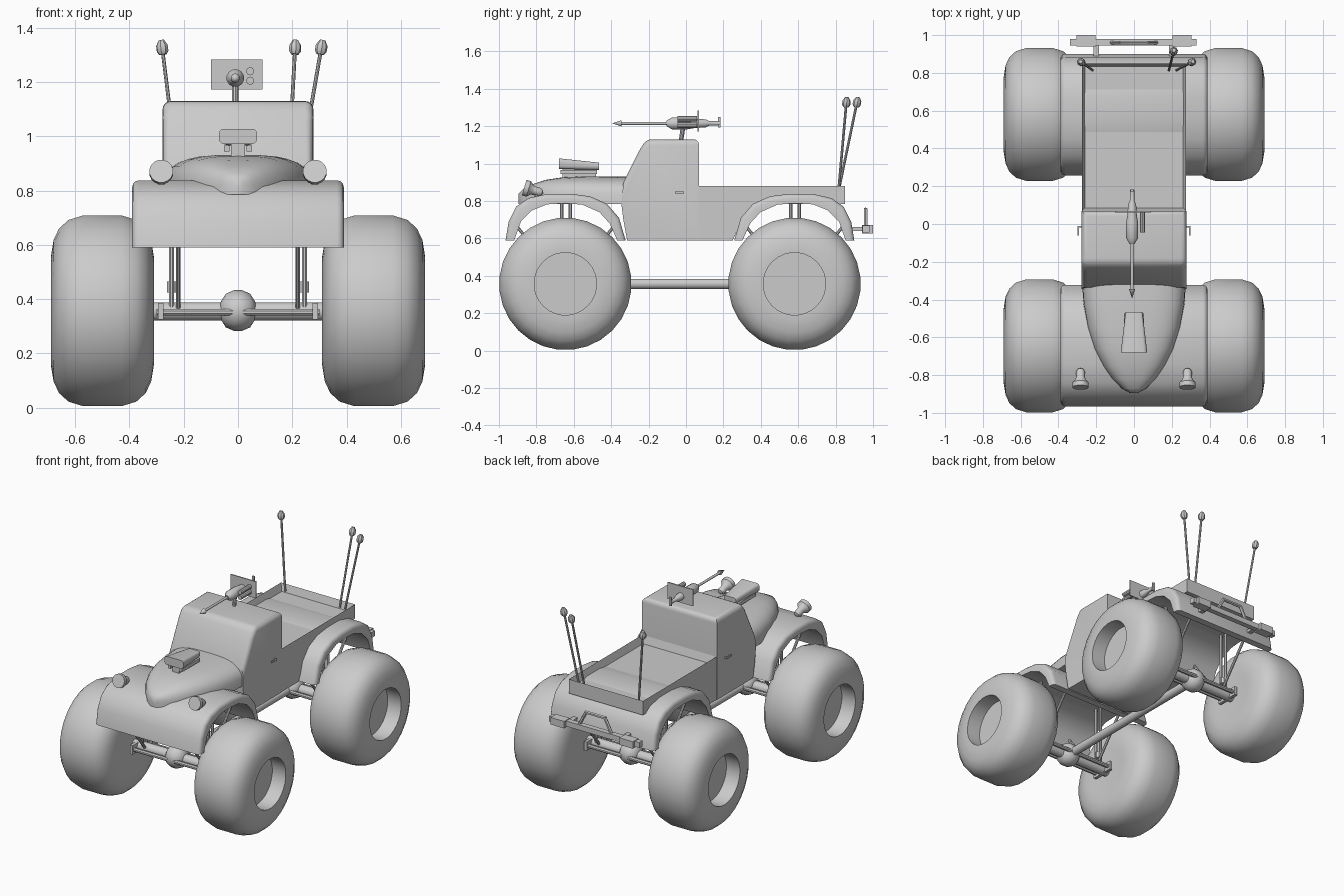
import bpy, bmesh, math
from mathutils import Vector

cube = bpy.data.objects.get("Cube")
if cube:
    bpy.data.objects.remove(cube, do_unlink=True)

grey = bpy.data.materials.new("plain_grey")
grey.use_nodes = True
grey.diffuse_color = (0.6, 0.6, 0.6, 1)
grey.node_tree.nodes["Principled BSDF"].inputs["Base Color"].default_value = (0.6, 0.6, 0.6, 1)


def finish(name, bm, angle=35):
    bmesh.ops.recalc_face_normals(bm, faces=bm.faces)
    mesh = bpy.data.meshes.new(name)
    bm.to_mesh(mesh)
    bm.free()
    mesh.materials.append(grey)
    obj = bpy.data.objects.new(name, mesh)
    bpy.context.collection.objects.link(obj)
    bpy.ops.object.select_all(action='DESELECT')
    obj.select_set(True)
    bpy.context.view_layer.objects.active = obj
    bpy.ops.object.shade_smooth_by_angle(angle=math.radians(angle))
    return obj


def bridge(bm, a, b):
    n = max(len(a), len(b))
    for i in range(n):
        j = (i + 1) % n
        quad = [a[i % len(a)], a[j % len(a)], b[j % len(b)], b[i % len(b)]]
        bm.faces.new(list(dict.fromkeys(quad)))


def lathe(name, profile, origin, direction, n=12):
    """Turn (distance, radius) points about an axis."""
    bm = bmesh.new()
    turn = Vector(direction).to_track_quat('Z', 'Y')
    rings = []
    for h, r in profile:
        angles = [2 * math.pi * (i + 0.5) / n for i in range(n if r else 1)]
        rings.append([bm.verts.new(Vector(origin) + turn @ Vector((r * math.cos(a), r * math.sin(a), h)))
                      for a in angles])
    for a, b in zip(rings, rings[1:]):
        bridge(bm, a, b)
    return finish(name, bm)


def rod(name, p, q, r, n=10):
    d = Vector(q) - Vector(p)
    return lathe(name, [(0, 0), (0, r), (d.length, r), (d.length, 0)], p, d, n)


def prism_mesh(profile, half):
    """Side outline (y, z) extruded across x."""
    bm = bmesh.new()
    left, right = [[bm.verts.new((s * half, y, z)) for y, z in profile] for s in (1, -1)]
    bm.faces.new(left)
    bm.faces.new(right)
    bridge(bm, left, right)
    bmesh.ops.recalc_face_normals(bm, faces=bm.faces)
    return bm


def box(name, lo, hi, bevel=0):
    bm = prism_mesh([(lo[1], lo[2]), (hi[1], lo[2]), (hi[1], hi[2]), (lo[1], hi[2])], (hi[0] - lo[0]) / 2)
    bmesh.ops.translate(bm, verts=bm.verts, vec=((hi[0] + lo[0]) / 2, 0, 0))
    if bevel:
        bmesh.ops.bevel(bm, geom=bm.edges[:], offset=bevel, segments=2, affect='EDGES', profile=0.5)
    return finish(name, bm)


# Cab with door panels, rounded above the beltline
bm = prism_mesh([(-.315, .59), (-.335, .7), (-.345, .78), (-.335, .9), (-.245, 1.08), (-.21, 1.13),
                 (.07, 1.13), (.07, .59)], .278)
upper = [e for e in bm.edges if min(v.co.z for v in e.verts) > 1.0
         or (min(v.co.z for v in e.verts) > .8 and abs(e.verts[0].co.x - e.verts[1].co.x) < .01
             and e.verts[0].co.y < 0)]
bmesh.ops.bevel(bm, geom=upper, offset=.045, segments=4, affect='EDGES', profile=0.5, clamp_overlap=True)
finish("cab", bm)

# Pickup bed with a sunken floor
bm = prism_mesh([(.07, .59), (.25, .59), (.3, .7), (.39, .785), (.85, .785), (.85, .88), (.07, .88)], .275)
top = [f for f in bm.faces if f.normal.z > .9 and f.calc_center_median().z > .87]
bmesh.ops.inset_region(bm, faces=top, thickness=.022)
bmesh.ops.translate(bm, verts=top[0].verts, vec=(0, 0, -.05))
finish("pickup_bed", bm)

# Tapered hood lofted from arched sections
bm = bmesh.new()
rings = []
for y, w, t in [(-.3, .275, .93), (-.42, .268, .932), (-.55, .245, .932), (-.66, .21, .927), (-.75, .165, .913),
                (-.82, .115, .89), (-.87, .065, .865), (-.895, .02, .84)]:
    ring = []
    for i in range(17):
        a = math.pi * i / 16
        c, s = math.cos(a), max(math.sin(a), 0)
        ring.append(bm.verts.new((math.copysign(w * abs(c) ** .65, c), y, .785 + (t - .785) * s ** .6)))
    rings.append(ring)
for a, b in zip(rings, rings[1:]):
    bridge(bm, a, b)
bm.faces.new(rings[0])
bm.faces.new(rings[-1])
finish("hood", bm, 50)

# Full-width arched fenders
arch_out = [(-.322, .59), (-.305, .69), (-.265, .77), (-.2, .815), (-.1, .838), (.03, .838),
            (.13, .825), (.22, .785), (.285, .71), (.32, .59)]
arch_in = [(.275, .59), (.235, .68), (.18, .74), (.09, .78), (0, .788), (-.1, .782), (-.18, .75),
           (-.24, .69), (-.275, .59)]
for name, yc, flip in (("front_fender", -.643, 1), ("rear_fender", .578, -1)):
    bm = prism_mesh([(yc + flip * y, z) for y, z in arch_out + arch_in], .39)
    outer = {(round(yc + flip * y, 3), z) for y, z in arch_out}
    rim = [e for e in bm.edges if abs(e.verts[0].co.x - e.verts[1].co.x) < .01 and
           all((round(v.co.y, 3), round(v.co.z, 3)) in outer for v in e.verts) and
           e.calc_length() < .2]
    bmesh.ops.bevel(bm, geom=rim, offset=.025, segments=3, affect='EDGES', profile=0.5)
    finish(name, bm)

# Wheels, axles and suspension
tire = [(.09, 0), (.09, .167), (.19, .167), (.19, .2), (.18, .262), (.16, .305), (.125, .337), (.07, .354),
        (-.07, .354), (-.125, .337), (-.16, .305), (-.18, .262), (-.19, .2), (-.185, .15), (-.185, 0)]
for end, y in (("front", -.645), ("rear", .58)):
    rod(end + "_axle", (-.32, y, .355), (.32, y, .355), .034, 12)
    lathe(end + "_differential", [(-.065, 0), (-.065, .03), (-.045, .062), (-.015, .075), (.015, .075),
                                  (.045, .062), (.065, .03), (.065, 0)], (0, y, .358), (1, 0, 0), 14)
    for dy in (-.06, .06):
        rod(end + "_tie_rod", (-.3, y + dy, .352), (.3, y + dy, .352), .013, 8)
    for side, s in (("left", 1), ("right", -1)):
        tag = f"{end}_{side}_"
        lathe(tag + "wheel", tire, (s * .5, y, .357), (s, 0, 0), 28)
        box(tag + "axle_bracket", (s * .285 - .01, y - .08, .325), (s * .285 + .01, y + .08, .385))
        for dy in (-.02, .025):
            rod(tag + "strut", (s * .245, y + dy, .37), (s * .245, y + dy, .8), .01, 8)
        rod(tag + "shock_collar", (s * .245, y, .425), (s * .245, y, .465), .018, 8)
        for d in (-1, 1):
            rod(tag + "brace", (s * .22, y + d * .03, .37), (s * .22, y + d * .255, .66), .009, 8)
rod("drive_shaft", (0, -.645, .357), (0, .58, .357), .028, 12)

# Headlamps and door handles
for side, s in (("left", 1), ("right", -1)):
    lathe(side + "_headlamp", [(0, 0), (0, .044), (.025, .044), (.042, .028), (.06, .023), (.085, .024),
                               (.1, .016), (.107, 0)], (s * .283, -.865, .872), (0, 1, -.3), 16)
    rod(side + "_headlamp_stalk", (s * .283, -.8, .81), (s * .283, -.8, .86), .014, 8)
    box(side + "_door_handle", (s * .294 - .004, -.06, .84), (s * .294 + .004, -.01, .85))
    box(side + "_handle_mount", (s * .283 - .012, -.018, .84), (s * .283 + .012, -.01, .85))

# Hood scoop, narrower toward the cab
bm = prism_mesh([(-.68, .972), (-.68, 1.028), (-.465, 1.005), (-.465, .966)], .07)
bmesh.ops.bevel(bm, geom=[e for e in bm.edges if abs(e.verts[0].co.x - e.verts[1].co.x) < .01
                         and e.calc_length() > .1],
                offset=.018, segments=3, affect='EDGES', profile=0.5)
for v in bm.verts:
    v.co.x *= 1 - .36 * (v.co.y + .68) / .215
finish("hood_scoop", bm)
box("scoop_neck", (-.025, -.66, .92), (.025, -.48, .98))
for s in (1, -1):
    box("scoop_side_rail", (s * .042 - .01, -.67, .945), (s * .042 + .01, -.475, .967))

# Roof gun with shield and handle
lathe("roof_gun", [(0, 0), (.05, .017), (.05, .008), (.29, .008), (.29, .014), (.32, .033), (.4, .033),
                   (.44, .026), (.5, .022), (.52, .012), (.575, .012), (.575, 0)],
      (-.01, -.395, 1.215), (0, 1, 0), 12)
rod("gun_post", (-.01, -.03, 1.1), (-.01, -.015, 1.2), .012)
box("gun_shield", (-.1, .062, 1.172), (.09, .07, 1.283))
for z in (1.205, 1.24):
    rod("ammo_tube", (.045, -.045, z), (.045, .06, z), .015)
box("gun_handle", (-.018, .172, 1.193), (-.002, .184, 1.25))

# Whip antennas with caps
for bx, tx, ty in ((-.22, -.283, .86), (.185, .212, .92), (.225, .312, .86)):
    base, tip = Vector((bx, .815, .85)), Vector((tx, ty, 1.355))
    d = tip - base
    rod("antenna", base, tip - d * .08, .007, 8)
    lathe("antenna_cap", [(0, 0), (0, .014), (.012, .022), (.034, .022), (.054, .01), (.054, 0)],
          tip - d.normalized() * .054, d, 8)

# Rear bumper with a central guard loop
box("rear_bumper", (-.34, .945, .632), (.33, .98, .668))
for s in (1, -1):
    box("bumper_block", (s * .255 - .05, .94, .625), (s * .255 + .05, 1.0, .672))
    box("bumper_mount", (s * .2 - .015, .88, .64), (s * .2 + .015, .95, .66))
    rod("guard_post", (s * .12, .96, .66), (s * .07, .96, .755), .011, 6)
rod("guard_top", (-.075, .96, .755), (.075, .96, .755), .011, 6)
